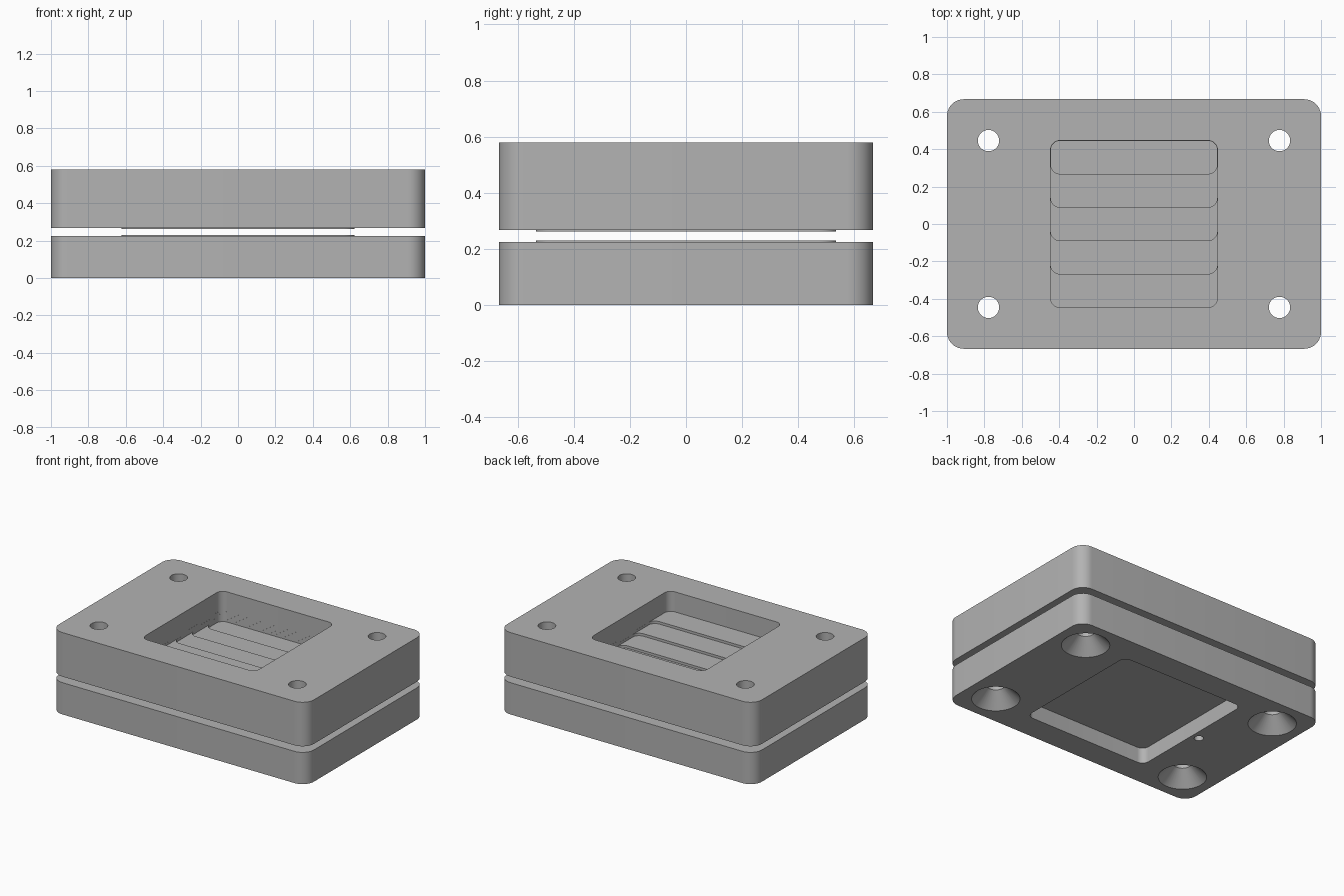
import bpy, bmesh, math

cube = bpy.data.objects.get("Cube")
if cube:
    bpy.data.objects.remove(cube, do_unlink=True)

grey = bpy.data.materials.new("machined grey")
grey.use_nodes = True
colour = (0.45, 0.45, 0.45, 1)
grey.diffuse_color = colour
grey.node_tree.nodes["Principled BSDF"].inputs["Base Color"].default_value = colour


def make_object(name, rings):
    """Closed solid lofted through rings of points, listed bottom to top."""
    bm = bmesh.new()
    loops = [[bm.verts.new(p) for p in ring] for ring in rings]
    for low, high in zip(loops, loops[1:]):
        n = len(low)
        for i in range(n):
            j = (i + 1) % n
            bm.faces.new((low[i], low[j], high[j], high[i]))
    bm.faces.new(loops[0][::-1])
    bm.faces.new(loops[-1])
    mesh = bpy.data.meshes.new(name)
    bm.to_mesh(mesh)
    bm.free()
    mesh.materials.append(grey)
    obj = bpy.data.objects.new(name, mesh)
    bpy.context.collection.objects.link(obj)
    return obj


def rounded_block(name, x0, x1, y0, y1, z0, z1, r, steps=10):
    outline = []
    corners = ((x1 - r, y1 - r), (x0 + r, y1 - r), (x0 + r, y0 + r), (x1 - r, y0 + r))
    for k, (cx, cy) in enumerate(corners):
        for i in range(steps + 1):
            a = (k + i / steps) * math.pi / 2
            outline.append((cx + r * math.cos(a), cy + r * math.sin(a)))
    return make_object(name, [[(x, y, z) for x, y in outline] for z in (z0, z1)])


def turned(name, x, y, profile, sides=40):
    """Solid of revolution about a vertical axis, profile of (radius, z)."""
    angles = [2 * math.pi * i / sides for i in range(sides)]
    return make_object(name, [[(x + r * math.cos(a), y + r * math.sin(a), z)
                               for a in angles] for r, z in profile])


def cut(target, cutter):
    mod = target.modifiers.new("cut", "BOOLEAN")
    mod.operation = "DIFFERENCE"
    mod.solver = "EXACT"
    mod.object = cutter
    bpy.context.view_layer.objects.active = target
    bpy.ops.object.modifier_apply(modifier=mod.name)
    bpy.data.objects.remove(cutter, do_unlink=True)


W, D, R = 1.0, 0.667, 0.09
LOW_TOP, UP_BASE, TOP = 0.225, 0.268, 0.58
WINDOW = 0.446

# Two plates with a narrow gap, each with a thin raised land facing the gap
lower = rounded_block("lower_plate", -W, W, -D, D, 0, LOW_TOP, R)
upper = rounded_block("upper_plate", -W, W, -D, D, UP_BASE, TOP, R)
lower_land = rounded_block("lower_land", -0.622, 0.622, -0.534, 0.534,
                           LOW_TOP - 0.004, LOW_TOP + 0.005, 0.06)
upper_land = rounded_block("upper_land", -0.622, 0.622, -0.534, 0.534,
                           UP_BASE - 0.005, UP_BASE + 0.004, 0.06)

# Bolt holes, countersunk under the lower plate
for sx in (-1, 1):
    for sy in (-1, 1):
        x, y = sx * 0.778, sy * 0.446
        cut(upper, turned("cutter", x, y, [(0.057, 0.2), (0.057, 0.7)]))
        cut(lower, turned("cutter", x, y, [(0.165, -0.01), (0.057, 0.098), (0.057, 0.3)]))

# Window with a staircase floor, deepest at the back
pitch = 2 * WINDOW / 5
for i in range(5):
    inset = 0.0003 * i
    cut(upper, rounded_block("cutter", -WINDOW + inset, WINDOW - inset,
                             -WINDOW + pitch * i, WINDOW - inset,
                             TOP - 0.142 - 0.0178 * i, 0.7, 0.05))

# Square pocket and small port in the underside
cut(lower, rounded_block("cutter", -0.485, 0.485, -0.485, 0.485, -0.1, 0.11, 0.05))
for part in (lower, lower_land):
    cut(part, turned("cutter", -0.54, 0, [(0.03, -0.1), (0.03, 0.25)], 24))

# Smooth rounded corners and bores, crisp edges elsewhere
bpy.ops.object.select_all(action="DESELECT")
for part in (lower, upper, lower_land, upper_land):
    part.select_set(True)
bpy.context.view_layer.objects.active = lower
bpy.ops.object.shade_smooth_by_angle(angle=math.radians(30))
